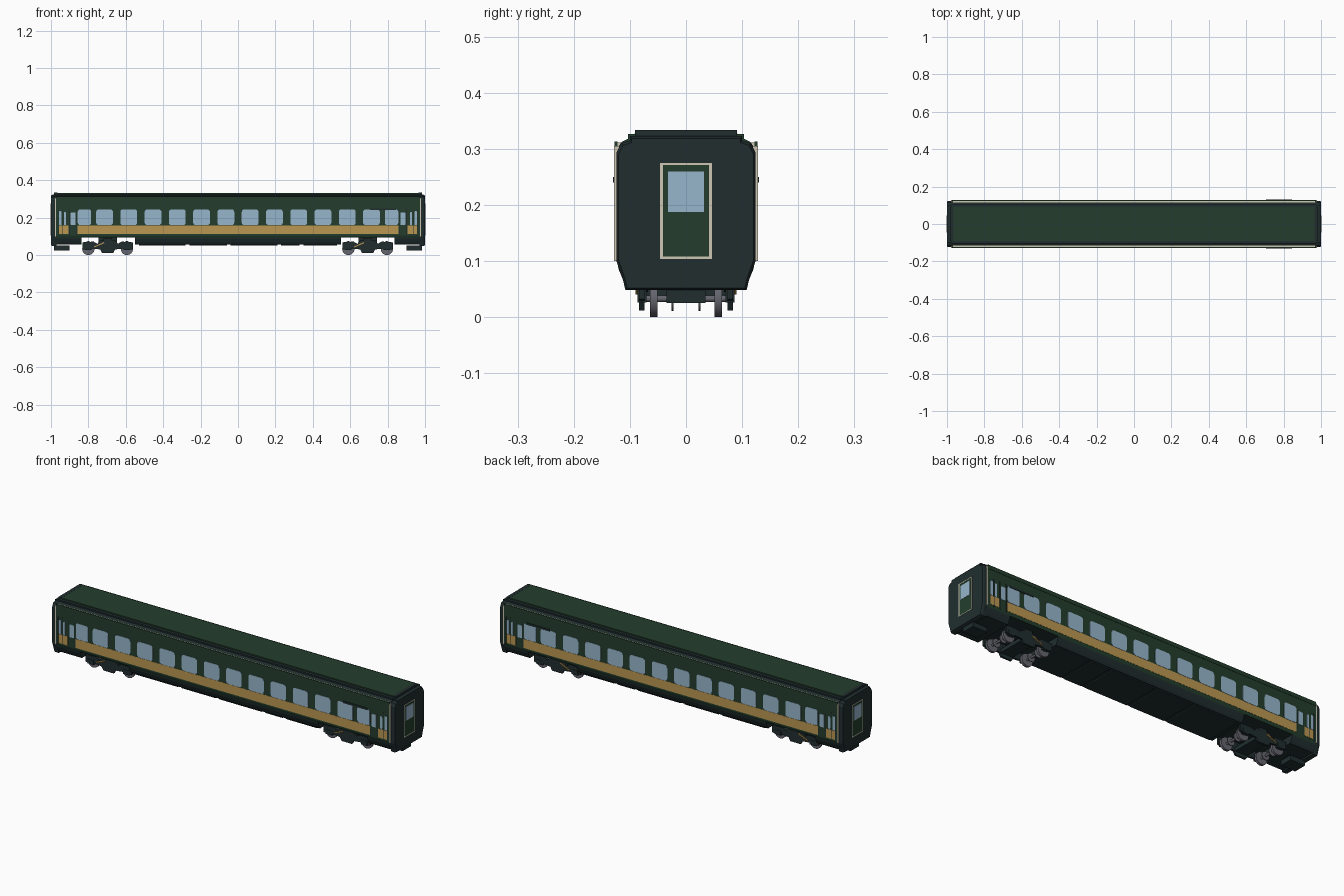
import bpy, bmesh, math
from mathutils import Matrix, Vector

cube = bpy.data.objects.get("Cube")
if cube:
    bpy.data.objects.remove(cube, do_unlink=True)


def material(name, rgb):
    m = bpy.data.materials.new(name)
    m.use_nodes = True
    m.diffuse_color = (*rgb, 1)
    m.node_tree.nodes["Principled BSDF"].inputs["Base Color"].default_value = (*rgb, 1)
    return m


green = material("coach green", (.017, .048, .026))
dark = material("dark slate", (.015, .027, .028))
gold = material("gold", (.50, .31, .085))
glass = material("pale blue glass", (.31, .47, .60))
cream = material("cream", (.61, .57, .45))
steel = material("steel grey", (.13, .13, .16))


def finish(name, bm, mats, mirror="", rule=None):
    """Turn a bmesh into an object, mirrored about the origin on the named axes."""
    bmesh.ops.recalc_face_normals(bm, faces=bm.faces)
    bm.normal_update()
    if rule:
        for f in bm.faces:
            f.material_index = rule(f)
    me = bpy.data.meshes.new(name)
    bm.to_mesh(me)
    bm.free()
    for m in mats:
        me.materials.append(m)
    ob = bpy.data.objects.new(name, me)
    bpy.context.collection.objects.link(ob)
    if mirror:
        mod = ob.modifiers.new("Mirror", "MIRROR")
        mod.use_axis = ("x" in mirror, "y" in mirror, False)
        mod.use_clip = False
        mod.use_mirror_merge = False
    return ob


def loft(name, sections, mats, mirror="", rule=None):
    """Join closed point rings and cap both ends."""
    bm = bmesh.new()
    rings = [[bm.verts.new(p) for p in s] for s in sections]
    for a, b in zip(rings, rings[1:]):
        for i in range(len(a)):
            j = (i + 1) % len(a)
            bm.faces.new((a[i], a[j], b[j], b[i]))
    bm.faces.new(rings[0])
    bm.faces.new(rings[-1])
    return finish(name, bm, mats, mirror, rule)


def along_x(name, pts, x0, x1, mats, mirror="", rule=None):
    return loft(name, [[(x, y, z) for y, z in pts] for x in (x0, x1)], mats, mirror, rule)


def along_y(name, pts, y0, y1, mats, mirror=""):
    return loft(name, [[(x, y, z) for x, z in pts] for y in (y0, y1)], mats, mirror)


def box(name, x, y, z, mat, mirror=""):
    pts = [(y[0], z[0]), (y[1], z[0]), (y[1], z[1]), (y[0], z[1])]
    return along_x(name, pts, x[0], x[1], [mat], mirror)


def symmetric(half):
    return half + [(-y, z) for y, z in reversed(half)]


def rounded(x0, x1, z0, z1, r):
    pts = []
    for cx, cz, a0 in ((x1 - r, z1 - r, 0), (x0 + r, z1 - r, 90),
                       (x0 + r, z0 + r, 180), (x1 - r, z0 + r, 270)):
        for k in range(4):
            a = math.radians(a0 + 30 * k)
            pts.append((cx + r * math.cos(a), cz + r * math.sin(a)))
    return pts


def cylinder(name, x, z, y0, y1, r, mat, mirror="", sides=20):
    ring = [(x + r * math.cos(2 * math.pi * k / sides),
             z + r * math.sin(2 * math.pi * k / sides)) for k in range(sides)]
    ob = along_y(name, ring, y0, y1, [mat], mirror)
    bpy.ops.object.select_all(action="DESELECT")
    bpy.context.view_layer.objects.active = ob
    ob.select_set(True)
    bpy.ops.object.shade_smooth_by_angle(angle=math.radians(35))
    return ob


# Body shell: green sides and roof, dark floor and roof-edge steps
WALL = .126
body = symmetric([(.122, .095), (WALL, .105), (WALL, .296), (.12, .304),
                  (.115, .312), (.103, .318), (.103, .326), (.09, .327), (.09, .333)])


def body_colour(f):
    c, n = f.calc_center_median(), f.normal
    roof_edge = .312 < c.z < .33 and abs(c.y) > .092
    return 1 if n.z < -.5 or roof_edge else 0


along_x("body_shell", body, -.975, .975, [green, dark], rule=body_colour)

# Gutters and end trim
box("gutter_trim", (-.97, .97), (.114, .122), (.303, .311), cream, "y")
box("gutter_fascia", (-.972, .972), (.122, .1275), (.293, .313), green, "y")
box("end_trim", (.973, .979), (.118, .128), (.1, .305), cream, "xy")
box("roof_end_band", (.966, .985), (-.0905, .0905), (.32, .3335), dark, "x")

# Dark end caps with a bevelled outer edge
cap = symmetric([(.108, .048), (.112, .065), (.124, .1), (.124, .293),
                 (.116, .31), (.1, .315), (.1, .323)])
steps = ((.97, 1), (.99, 1), (1, .97))
loft("end_cap", [[(x, y * s, .18 + (z - .18) * s) for y, z in cap] for x, s in steps],
     [dark], "x")

# End doors
box("end_door", (.99, .9985), (-.046, .046), (.105, .275), green, "x")
box("end_door_panel", (.998, 1.0005), (-.04, .04), (.108, .272), green, "x")
box("end_door_window", (.998, 1.0015), (-.032, .032), (.187, .26), glass, "x")
box("end_door_post", (.998, 1.0015), (.041, .046), (.105, .275), cream, "xy")
box("end_door_lintel", (.998, 1.0015), (-.046, .046), (.271, .275), cream, "x")
box("end_door_sill", (.998, 1.0015), (-.046, .046), (.104, .108), cream, "x")

# Gold waist stripe, broken at the side doors
box("waist_stripe", (-.858, .858), (WALL - .001, WALL + .001), (.112, .159), gold, "y")
box("door_stripe", (.905, .958), (WALL - .001, WALL + .001), (.112, .159), gold, "xy")

# Saloon windows
for i in range(6):
    x = .065 + .1297 * i
    along_y("saloon_window", rounded(x - .045, x + .045, .16, .244, .014),
            WALL - .002, WALL + .0015, [glass], "xy")
along_y("end_saloon_window", rounded(.785, .857, .16, .244, .012),
        WALL - .002, WALL + .0015, [glass], "xy")

# Side door windows and joints
for x0, x1, z1 in ((.868, .895, .228), (.919, .931, .23), (.943, .958, .235)):
    along_y("door_window", rounded(x0, x1, .16, z1, .005),
            WALL - .002, WALL + .0015, [glass], "xy")
for x in (.863, .901, .937, .962):
    box("door_joint", (x - .0015, x + .0015), (WALL - .001, WALL + .0012),
        (.105, .25), dark, "xy")
box("route_sign", (.705, .845), (WALL - .002, WALL + .004), (.24, .25), dark, "y")

# Tapered underframe between and outside the bogies
skirt = symmetric([(.105, .056), (.112, .066), (.12, .085), (.123, .1)])
along_x("middle_underframe", skirt, -.552, .552, [dark])
along_x("end_underframe", skirt, .837, .98, [dark], "x")
for x0, x1 in ((-.53, -.28), (-.26, -.06), (-.04, .21), (.23, .33), (.35, .53)):
    box("equipment_box", (x0, x1), (-.1, .1), (.05, .06), dark)

# Coupler
box("coupler_box", (.9, .985), (-.035, .035), (.025, .05), dark, "x")

# Bogies
frame = [(-.135, .032), (-.11, .026), (-.08, .034), (-.04, .03), (-.03, .012),
         (.03, .012), (.04, .03), (.08, .034), (.11, .026), (.135, .032),
         (.135, .068), (.075, .072), (.055, .06), (.04, .078), (-.04, .078),
         (-.055, .06), (-.075, .072), (-.135, .068)]
for cx in (-.697, .693):
    along_y("bogie_frame", [(cx + x, z) for x, z in frame], .074, .084, [dark], "y")
    box("bogie_bolster", (cx - .022, cx + .022), (-.082, .082), (.045, .092), dark)
    box("bogie_pivot", (cx - .05, cx + .05), (-.05, .05), (.06, .1), dark)
    box("bogie_crossbeam", (cx - .035, cx + .035), (-.076, .076), (.03, .05), dark)
    # Sloping gold damper
    along_y("damper", [(cx - .074, .04), (cx - .072, .046), (cx - .02, .069),
                       (cx - .018, .063)], .084, .09, [gold], "y")
    for dx in (-.103, .103):
        x = cx + dx
        cylinder("wheel", x, .033, .054, .064, .033, steel, "y", 24)
        cylinder("wheel_flange", x, .033, .051, .054, .0325, steel, "y", 24)
        cylinder("brake_disc", x, .033, .022, .026, .022, steel, "y")
        cylinder("axle", x, .033, -.078, .078, .006, steel, "", 12)
        box("axle_box", (x - .018, x + .018), (.07, .086), (.026, .05), dark, "y")
        cylinder("spring", x, .06, .068, .08, .015, dark, "y", 12)
